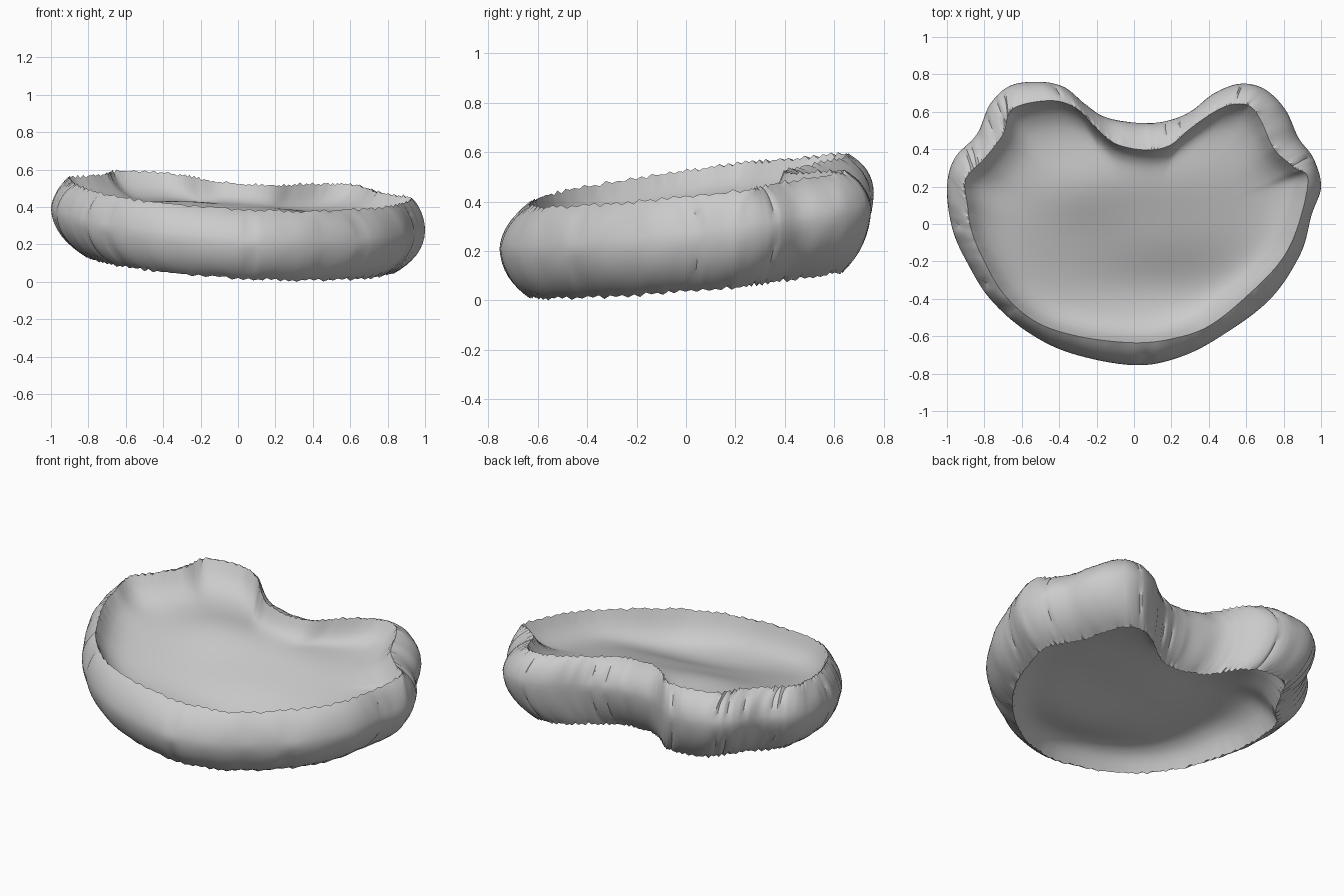
import bpy
import bmesh
import math
import random
from mathutils import Vector

random.seed(4)
if "Cube" in bpy.data.objects:
    bpy.data.objects.remove(bpy.data.objects["Cube"], do_unlink=True)

STEPS = 8             # columns between outline points
WALL_RINGS = 8        # rings in each half of the bulging wall
DISH_RINGS = 22       # rings across the floor and the underside
RIM_HEIGHT = 0.165
PADDING = 0.09        # thickness between floor and underside
CENTRE = Vector((0, -0.1))

# Widest outline paired with the rim outline: (outer x, y, rim x, y)
OUTLINE = [
    (0, -.755, 0, -.635), (.25, -.71, .22, -.61), (.48, -.59, .41, -.54),
    (.73, -.4, .62, -.37), (.89, -.16, .79, -.19), (.95, .05, .88, .0),
    (1, .2, .93, .24), (.96, .35, .86, .3), (.88, .46, .75, .4),
    (.81, .61, .68, .55), (.7, .72, .62, .63), (.57, .75, .53, .64),
    (.43, .7, .43, .6), (.3, .6, .3, .51), (.17, .55, .19, .42),
    (.03, .54, .06, .396), (-.15, .57, -.1, .43), (-.26, .64, -.21, .52),
    (-.37, .73, -.31, .62), (-.5, .76, -.45, .66), (-.66, .74, -.65, .615),
    (-.77, .64, -.7, .48), (-.84, .48, -.8, .35), (-.96, .35, -.9, .24),
    (-1, .19, -.89, .1), (-.97, -.03, -.87, -.03), (-.89, -.21, -.81, -.18),
    (-.77, -.4, -.7, -.37), (-.58, -.57, -.53, -.52), (-.34, -.69, -.3, -.6),
]


def spline(points, steps):
    """Closed smooth curve through points of any dimension."""
    result, count = [], len(points)
    for i in range(count):
        a, b, c, d = (Vector(points[(i + k) % count]) for k in (-1, 0, 1, 2))
        for j in range(steps):
            t = j / steps
            result.append(b + (c - a) * (t / 2)
                          + (a * 2 - b * 5 + c * 4 - d) * (t * t / 2)
                          + (b * 3 - a - c * 3 + d) * (t ** 3 / 2))
    return result


def tilted(p, offset):
    """Place a plan point on the leaning middle plane."""
    return Vector((p.x, p.y, 0.33 - 0.06 * p.x + 0.13 * p.y + offset))


def bump(p, x, y, wide, deep):
    return math.exp(-((p.x - x) / wide) ** 2 - ((p.y - y) / deep) ** 2)


def floor_height(p):
    """Low ridge behind the middle and a shallow hollow at the front."""
    return (0.025 + 0.035 * bump(p, -0.3, 0.18, 0.25, 0.2)
            + 0.04 * bump(p, 0.05, 0.26, 0.4, 0.2)
            - 0.075 * bump(p, 0.15, -0.35, 0.5, 0.22)
            + 0.006 * math.sin(6 * p.x - 4 * p.y))


def base_offset(p):
    return -0.225 - 0.03 * p.y


def rim_offset(p):
    return RIM_HEIGHT


def arc(t):
    """Inset and height fractions along a rounded wall, t from 0 to 1."""
    end = math.radians(60)
    return (1 - math.cos(t * end)) / (1 - math.cos(end)), math.sin(t * end) / math.sin(end)


def dish_rings(edge, edge_offset, drop):
    """Rings from an edge inward, easing from its lip to the padded floor."""
    result = []
    for k in range(1, DISH_RINGS):
        s = (1 - k / DISH_RINGS) ** 0.8 if k > 3 else 1 - 0.033 * k
        blend = s ** 11
        ring = []
        for p, jag in zip(edge, ragged):
            q = CENTRE.lerp(p, s)
            lip = edge_offset(p) + jag * s ** 40
            ring.append(tilted(q, (floor_height(q) - drop) * (1 - blend) + lip * blend))
        result.append(ring)
    return result


# Plan curves for the belly, rim and base, with ragged edges and small folds
columns = spline(OUTLINE, STEPS)
n = len(columns)
outer = [Vector((c[0], c[1])) for c in columns]
rim = [Vector((c[2], c[3])) for c in columns]
base = [r * 0.5 + o * 0.42 for o, r in zip(outer, rim)]
base = [Vector((p.x * 0.94, p.y)) for p in base]
ragged = [0.004 * (-1) ** i + random.uniform(-0.005, 0.005) for i in range(n)]
folds = [0.002 + 0.002 * math.sin(i * 0.9) + random.uniform(0, 0.003)
         + (0.012 if random.random() < 0.08 else 0) for i in range(n)]

# Wall rings from base edge, over the belly, up to the rim
wall = []
for k in range(-WALL_RINGS, WALL_RINGS + 1):
    t = abs(k) / WALL_RINGS
    inset, rise = arc(t)
    edge, offset = (rim, rim_offset) if k > 0 else (base, base_offset)
    ring = []
    for i, o in enumerate(outer):
        p = o.lerp(edge[i], inset)
        p = p - p.normalized() * folds[i] * math.sin(math.pi * t)
        ring.append(tilted(p, offset(edge[i]) * rise + ragged[i] * t ** 6))
    wall.append(ring)

# Hollow underside, wall and dished floor form one closed skin
underside = dish_rings(base, base_offset, PADDING)[::-1]
rings = underside + wall + dish_rings(rim, rim_offset, 0)
bm = bmesh.new()
rows = [[bm.verts.new(p) for p in ring] for ring in rings]
for low, high in zip(rows, rows[1:]):
    for i in range(n):
        j = (i + 1) % n
        bm.faces.new((low[i], low[j], high[j], high[i]))
top = bm.verts.new(tilted(CENTRE, floor_height(CENTRE)))
bottom = bm.verts.new(tilted(CENTRE, floor_height(CENTRE) - PADDING))
for i in range(n):
    j = (i + 1) % n
    bm.faces.new((rows[-1][i], rows[-1][j], top))
    bm.faces.new((rows[0][j], rows[0][i], bottom))

# Stand on the ground
lowest = min(v.co.z for v in bm.verts)
bmesh.ops.translate(bm, verts=bm.verts[:], vec=(0, 0, -lowest))

mesh = bpy.data.meshes.new("padded_dish")
bm.to_mesh(mesh)
bm.free()
dish = bpy.data.objects.new("padded_dish", mesh)
bpy.context.collection.objects.link(dish)

grey = bpy.data.materials.new("light_grey")
grey.use_nodes = True
colour = (0.6, 0.6, 0.6, 1)
grey.diffuse_color = colour
grey.node_tree.nodes["Principled BSDF"].inputs["Base Color"].default_value = colour
mesh.materials.append(grey)

bpy.context.view_layer.objects.active = dish
dish.select_set(True)
bpy.ops.object.shade_smooth_by_angle(angle=math.radians(40))
